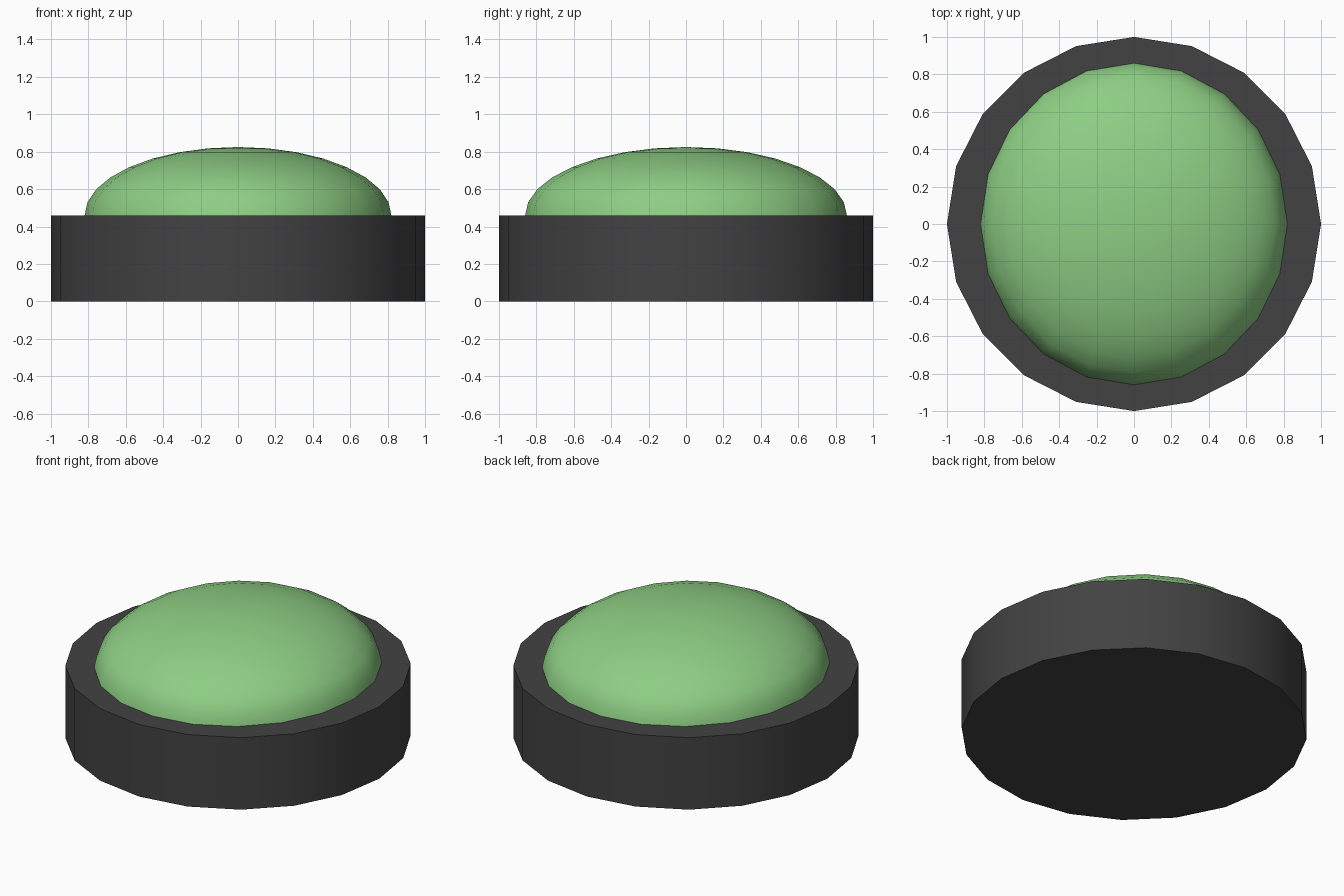
import bpy, bmesh, math

if "Cube" in bpy.data.objects:
    bpy.data.objects.remove(bpy.data.objects["Cube"])

SIDES = 20
BASE_H = 0.46


def colour(obj, name, rgb):
    mat = bpy.data.materials.new(name)
    mat.diffuse_color = (*rgb, 1)
    mat.use_nodes = True
    mat.node_tree.nodes["Principled BSDF"].inputs["Base Color"].default_value = mat.diffuse_color
    obj.data.materials.append(mat)


# Round housing
bpy.ops.mesh.primitive_cylinder_add(vertices=SIDES, radius=1, depth=BASE_H,
                                    location=(0, 0, BASE_H / 2))
base = bpy.context.object
base.name = "button_base"
bpy.ops.object.shade_smooth_by_angle(angle=math.radians(30))
colour(base, "dark_plastic", (0.055, 0.055, 0.055))

# Slightly oval domed push cap: upper half of a flattened sphere
bpy.ops.mesh.primitive_uv_sphere_add(segments=SIDES, ring_count=16, radius=1,
                                     location=(0, 0, BASE_H))
dome = bpy.context.object
dome.name = "button_dome"
dome.scale = (0.82, 0.86, 0.365)
bpy.ops.object.transform_apply(location=False, rotation=False, scale=True)
bm = bmesh.new()
bm.from_mesh(dome.data)
bmesh.ops.delete(bm, geom=[v for v in bm.verts if v.co.z < -1e-4], context='VERTS')
bm.to_mesh(dome.data)
bm.free()
bpy.ops.object.shade_smooth()
colour(dome, "green_plastic", (0.27, 0.62, 0.23))
